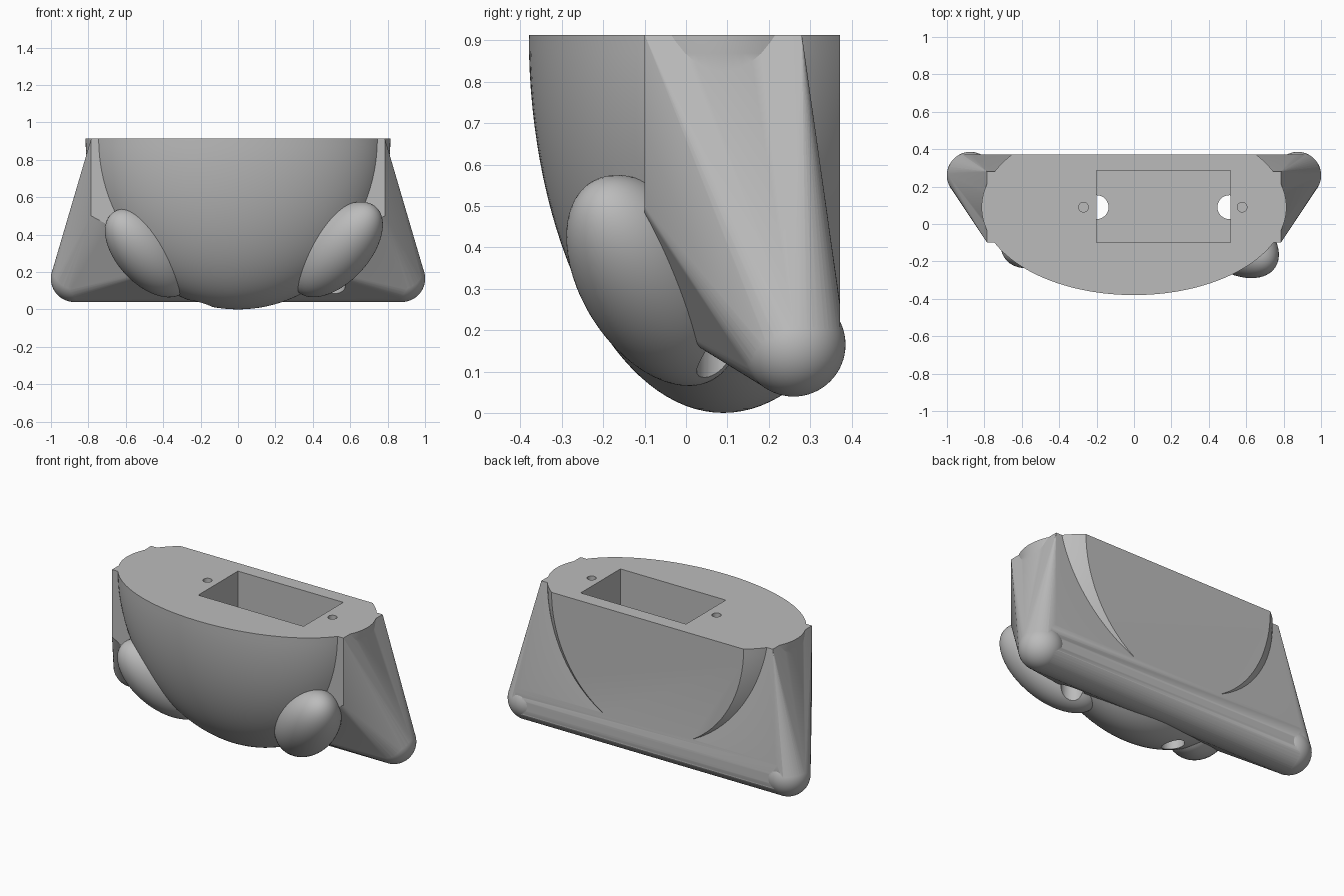
import bpy, bmesh, math
from mathutils import Vector, Matrix

if "Cube" in bpy.data.objects:
    bpy.data.objects.remove(bpy.data.objects["Cube"], do_unlink=True)

TOP, BACK = 0.914, 0.372

grey = bpy.data.materials.new("plain grey")
grey.use_nodes = True
GREY = (0.5, 0.5, 0.5, 1)
grey.diffuse_color = GREY
grey.node_tree.nodes["Principled BSDF"].inputs["Base Color"].default_value = GREY


def finish(name, bm):
    bmesh.ops.recalc_face_normals(bm, faces=bm.faces)
    mesh = bpy.data.meshes.new(name)
    bm.to_mesh(mesh)
    bm.free()
    mesh.materials.append(grey)
    obj = bpy.data.objects.new(name, mesh)
    bpy.context.collection.objects.link(obj)
    return obj


def ellipsoid(name, center, radii, axis=(0, 0, 1), segs=64):
    """Ellipsoid whose local z points along axis."""
    bm = bmesh.new()
    turn = Vector(axis).to_track_quat('Z', 'Y').to_matrix().to_4x4()
    place = Matrix.Translation(center) @ turn @ Matrix.Diagonal((*radii, 1))
    bmesh.ops.create_uvsphere(bm, u_segments=segs, v_segments=segs // 2, radius=1, matrix=place)
    return finish(name, bm)


def box(name, lo, hi):
    bm = bmesh.new()
    lo, hi = Vector(lo), Vector(hi)
    place = Matrix.Translation((lo + hi) / 2) @ Matrix.Diagonal((*(hi - lo), 1))
    bmesh.ops.create_cube(bm, size=1, matrix=place)
    return finish(name, bm)


def rod(name, x, y, radius, z0, z1):
    bm = bmesh.new()
    bmesh.ops.create_cone(bm, cap_ends=True, segments=32, radius1=radius, radius2=radius,
                          depth=z1 - z0, matrix=Matrix.Translation((x, y, (z0 + z1) / 2)))
    return finish(name, bm)


def combine(target, tool, operation):
    """Apply a boolean and discard the tool."""
    mod = target.modifiers.new(operation, 'BOOLEAN')
    mod.operation, mod.solver, mod.object = operation, 'EXACT', tool
    bpy.context.view_layer.objects.active = target
    bpy.ops.object.modifier_apply(modifier=mod.name)
    bpy.data.objects.remove(tool, do_unlink=True)


# Deep bowl-shaped body
body = ellipsoid("body", (0, 0.09, TOP), (0.815, 0.47, TOP), segs=128)

# Flared back shell: convex skin over an upper block and two round lower corners
bm = bmesh.new()
for side in (-1, 1):
    for x, y, z in ((0.785, -0.1, TOP), (0.785, 0.28, TOP), (0.785, -0.1, 0.5),
                    (0.785, 0.28, 0.5), (0.3, -0.1, 0.24)):
        bm.verts.new((side * x, y, z))
    bmesh.ops.create_uvsphere(bm, u_segments=48, v_segments=24, radius=0.125,
                              matrix=Matrix.Translation((side * 0.875, 0.26, 0.165)))
hull = bmesh.ops.convex_hull(bm, input=bm.verts)
spare = {g for g in hull["geom_interior"] + hull["geom_unused"] if isinstance(g, bmesh.types.BMVert)}
bmesh.ops.delete(bm, geom=list(spare), context='VERTS')
skin = {g for g in hull["geom"] if isinstance(g, bmesh.types.BMFace) and g.is_valid}
bmesh.ops.delete(bm, geom=[f for f in bm.faces if f not in skin], context='FACES_ONLY')
bmesh.ops.dissolve_limit(bm, angle_limit=0.002, verts=bm.verts, edges=bm.edges)
shell = finish("back_shell", bm)
combine(body, shell, 'UNION')

# Flat back and flat top
combine(body, box("back_cut", (-2, BACK, -1), (2, 2, 3)), 'DIFFERENCE')
combine(body, box("top_cut", (-2, -2, TOP - 0.001), (2, 2, 3)), 'DIFFERENCE')

# Round corner knobs that stand slightly proud of the back
for side in (-1, 1):
    combine(body, ellipsoid("corner_knob", (side * 0.875, 0.26, 0.165), (0.1255,) * 3), 'UNION')

# Slanted oval bulges on the front, the left one larger
combine(body, ellipsoid("left_bulge", (0.53, -0.08, 0.32), (0.173, 0.173, 0.33),
                        (0.616, -0.42, 0.666)), 'UNION')
combine(body, ellipsoid("right_bulge", (-0.483, -0.04, 0.302), (0.165, 0.165, 0.305),
                        (-0.616, -0.42, 0.666)), 'UNION')

# Rectangular pocket with a drain hole at each end and two screw holes
combine(body, box("pocket", (-0.2, -0.1, 0.35), (0.515, 0.285, 2)), 'DIFFERENCE')
for x in (-0.2, 0.51):
    combine(body, rod("drain_hole", x, 0.09, 0.064, -0.5, 0.4), 'DIFFERENCE')
for x in (-0.27, 0.578):
    combine(body, rod("screw_hole", x, 0.09, 0.026, 0.7, 1.2), 'DIFFERENCE')

# Smooth shading with crisp cut edges
bpy.ops.object.select_all(action='DESELECT')
body.select_set(True)
bpy.context.view_layer.objects.active = body
bpy.ops.object.shade_smooth_by_angle(angle=math.radians(25))
